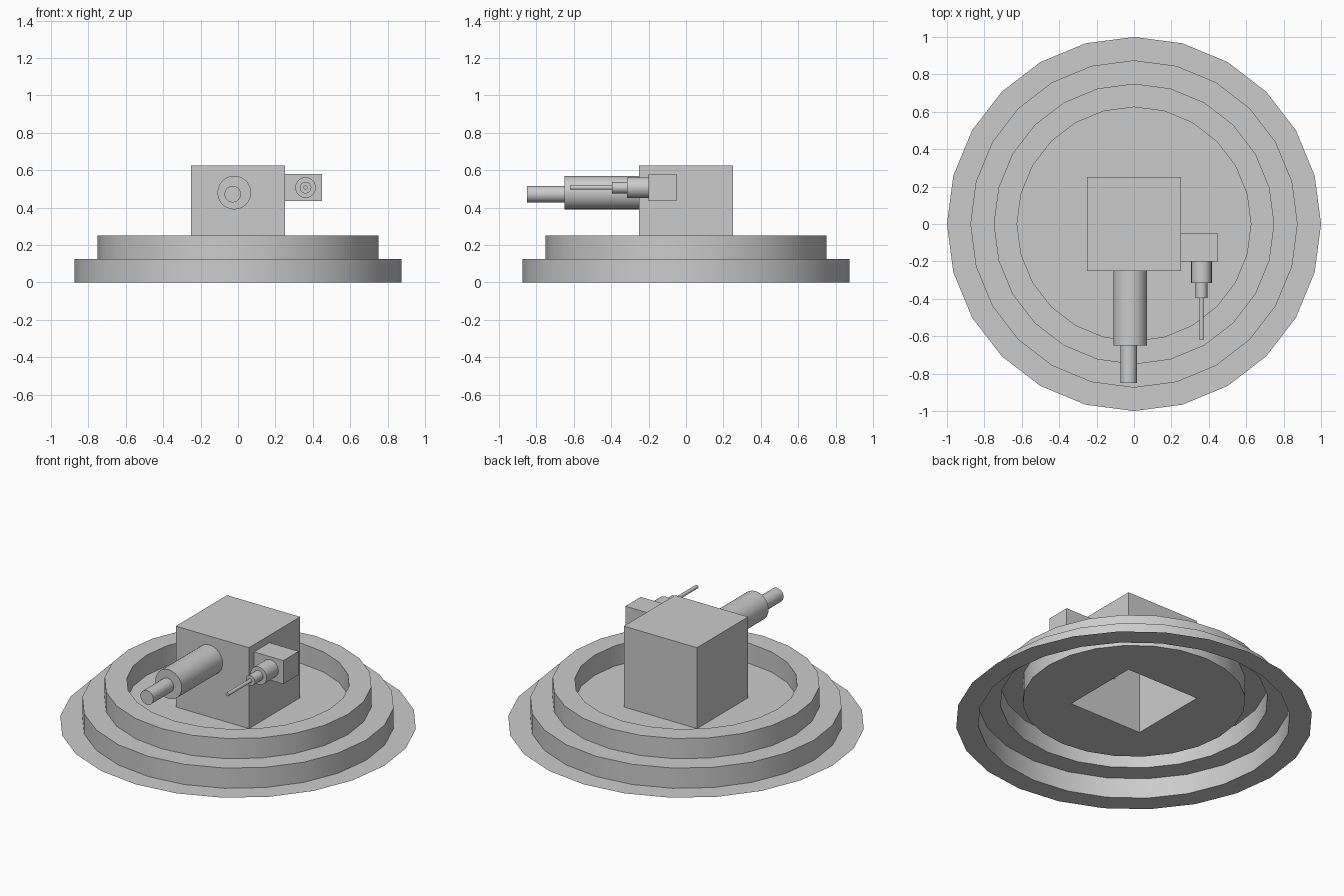
import bpy, bmesh, math
from mathutils import Matrix, Vector

if "Cube" in bpy.data.objects:
    bpy.data.objects.remove(bpy.data.objects["Cube"], do_unlink=True)

GREY = (0.6, 0.6, 0.6, 1)
grey = bpy.data.materials.new("plain grey")
grey.use_nodes = True
grey.diffuse_color = GREY
grey.node_tree.nodes["Principled BSDF"].inputs["Base Color"].default_value = GREY

SIDES = 24
HALF = 0.25      # half width of the turret
FLOOR = 0.125    # height of the recessed floor


def finish(name, bm, smooth=False):
    mesh = bpy.data.meshes.new(name)
    bm.to_mesh(mesh)
    bm.free()
    mesh.materials.append(grey)
    obj = bpy.data.objects.new(name, mesh)
    bpy.context.collection.objects.link(obj)
    if smooth:
        bpy.ops.object.select_all(action="DESELECT")
        obj.select_set(True)
        bpy.context.view_layer.objects.active = obj
        bpy.ops.object.shade_smooth_by_angle(angle=math.radians(30))
    return obj


def box(name, low, high, open_bottom=False):
    low, high = Vector(low), Vector(high)
    bm = bmesh.new()
    matrix = Matrix.Translation((low + high) / 2) @ Matrix.Diagonal((high - low).to_4d())
    bmesh.ops.create_cube(bm, size=1, matrix=matrix)
    if open_bottom:
        bm.normal_update()
        bottom = [f for f in bm.faces if f.normal.z < -0.9]
        bmesh.ops.delete(bm, geom=bottom, context="FACES_ONLY")
    return finish(name, bm)


def tube(name, x, z, radius, back, front):
    """Capped cylinder lying along y."""
    bm = bmesh.new()
    matrix = Matrix.Translation((x, (back + front) / 2, z)) @ Matrix.Rotation(math.pi / 2, 4, "X")
    bmesh.ops.create_cone(bm, cap_ends=True, segments=SIDES, radius1=radius,
                          radius2=radius, depth=back - front, matrix=matrix)
    return finish(name, bm, True)


# Stepped ring base: an open shell turned from its profile
bm = bmesh.new()
profile = [(1, 0), (0.875, 0), (0.875, 0.125), (0.75, 0.125),
           (0.75, 0.25), (0.625, 0.25), (0.625, FLOOR)]
rings = []
for r, z in profile:
    angles = [2 * math.pi * i / SIDES for i in range(SIDES)]
    rings.append([bm.verts.new((r * math.cos(a), r * math.sin(a), z)) for a in angles])
for outer, inner in zip(rings, rings[1:]):
    for i in range(SIDES):
        j = (i + 1) % SIDES
        bm.faces.new((outer[i], outer[j], inner[j], inner[i]))
finish("stepped_base", bm, True)

# Recessed floor with a square opening under the turret
bm = bmesh.new()
rim = [bm.verts.new((0.625 * math.cos(a), 0.625 * math.sin(a), FLOOR)) for a in angles]
hole = [bm.verts.new((sx * HALF, sy * HALF, FLOOR))
        for sx, sy in ((1, 1), (-1, 1), (-1, -1), (1, -1))]
edges = [bm.edges.new((loop[i - 1], loop[i])) for loop in (rim, hole) for i in range(len(loop))]
bmesh.ops.triangle_fill(bm, edges=edges, use_beauty=True, normal=(0, 0, 1))
bm.normal_update()
bmesh.ops.reverse_faces(bm, faces=[f for f in bm.faces if f.normal.z < 0])
finish("recessed_floor", bm)

# Turret block, hollow and open below
box("turret", (-HALF, -HALF, FLOOR), (HALF, HALF, 0.625), open_bottom=True)

# Main gun
tube("main_barrel", -0.02, 0.48, 0.09, -0.245, -0.65)
tube("main_muzzle", -0.028, 0.472, 0.044, -0.65, -0.85)

# Side gun
box("side_mount", (0.25, -0.2, 0.435), (0.45, -0.05, 0.58))
for name, radius, back, front in (("side_sleeve", 0.055, -0.2, -0.315),
                                  ("side_collar", 0.031, -0.315, -0.395),
                                  ("side_barrel", 0.011, -0.395, -0.62)):
    tube(name, 0.361, 0.507, radius, back, front)
